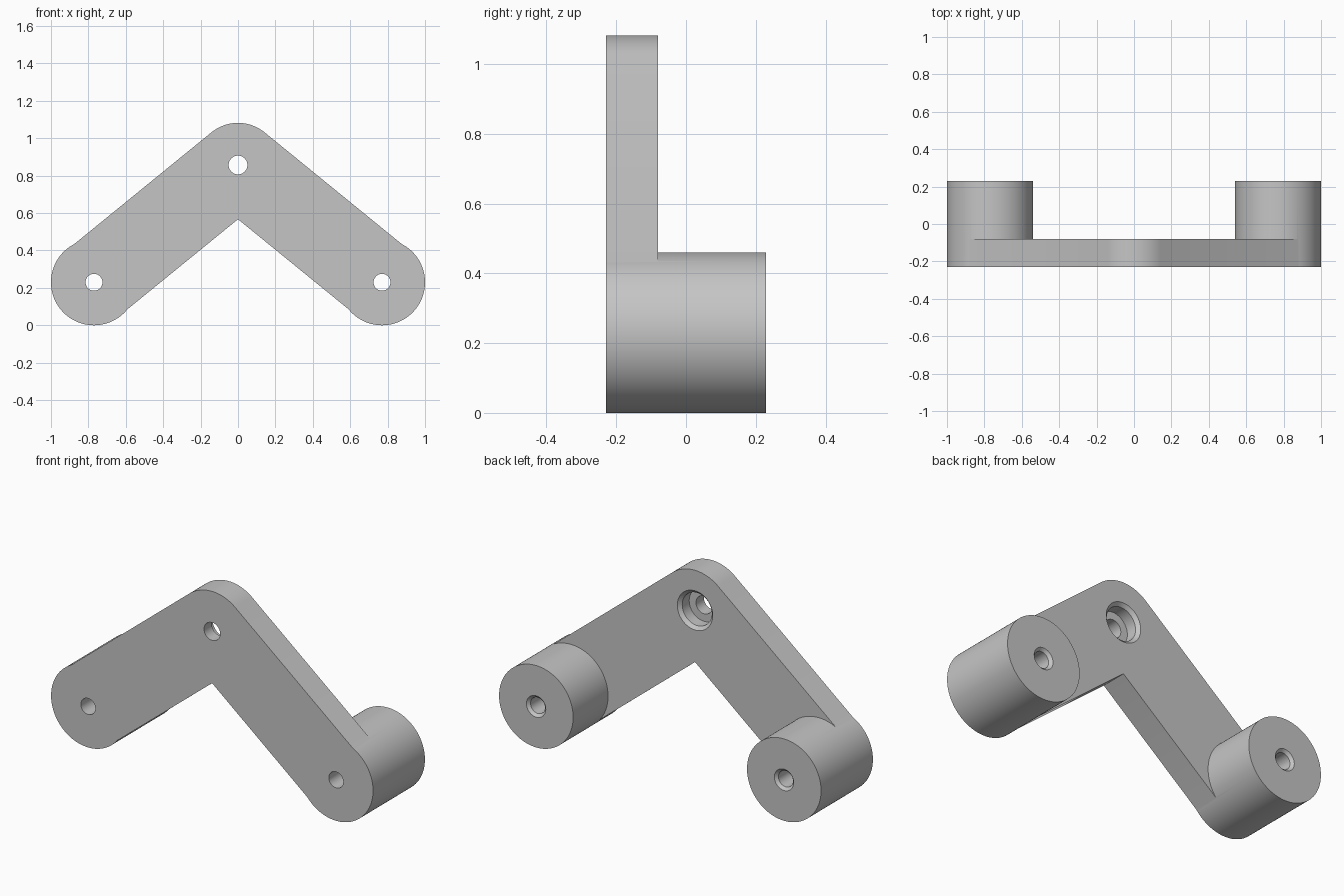
import bpy, bmesh, math
from mathutils import Vector, Matrix

cube = bpy.data.objects.get("Cube")
if cube:
    bpy.data.objects.remove(cube, do_unlink=True)

FRONT, PLATE_BACK, BOSS_BACK = -0.23, -0.08, 0.23
BOSS_X, BOSS_Z, BOSS_R = 0.77, 0.23, 0.23
APEX_Z, ARM_R = 0.857, 0.225
SEGMENTS = 96

grey = bpy.data.materials.new("light_grey")
grey.use_nodes = True
colour = (0.56, 0.56, 0.56, 1)
grey.diffuse_color = colour
grey.node_tree.nodes["Principled BSDF"].inputs["Base Color"].default_value = colour


def make_object(name, bm):
    bmesh.ops.recalc_face_normals(bm, faces=bm.faces)
    mesh = bpy.data.meshes.new(name)
    bm.to_mesh(mesh)
    bm.free()
    mesh.materials.append(grey)
    obj = bpy.data.objects.new(name, mesh)
    bpy.context.collection.objects.link(obj)
    return obj


def extrude_outline(name, outline, y0, y1):
    """Solid from an (x, z) outline, extruded along y."""
    bm = bmesh.new()
    face = bm.faces.new([bm.verts.new((x, y0, z)) for x, z in outline])
    geom = bmesh.ops.extrude_face_region(bm, geom=[face])["geom"]
    verts = [v for v in geom if isinstance(v, bmesh.types.BMVert)]
    bmesh.ops.translate(bm, verts=verts, vec=(0, y1 - y0, 0))
    return make_object(name, bm)


def turned(name, x, z, profile):
    """Solid turned about a y axis from (radius, y) steps."""
    bm = bmesh.new()
    rings = []
    for r, y in profile:
        angles = [math.tau * i / SEGMENTS for i in range(SEGMENTS)]
        rings.append([bm.verts.new((x + r * math.cos(a), y, z + r * math.sin(a)))
                      for a in angles])
    for a, b in zip(rings, rings[1:]):
        for i in range(SEGMENTS):
            j = (i + 1) % SEGMENTS
            bm.faces.new((a[i], a[j], b[j], b[i]))
    bm.faces.new(rings[0])
    bm.faces.new(rings[-1])
    return make_object(name, bm)


def combine(target, tool, operation):
    mod = target.modifiers.new(operation.lower(), "BOOLEAN")
    mod.operation = operation
    mod.solver = "EXACT"
    mod.object = tool
    tool.hide_render = True
    bpy.context.view_layer.objects.active = target
    bpy.ops.object.modifier_apply(modifier=mod.name)
    bpy.data.objects.remove(tool, do_unlink=True)


# Chevron plate: rounded apex, square arm ends buried in the bosses
slope = math.atan2(APEX_Z - BOSS_Z, BOSS_X)
normal = Vector((math.sin(slope), math.cos(slope))) * ARM_R
end = Vector((BOSS_X, BOSS_Z))
right = [end - normal, end + normal]
steps = 32
start, sweep = math.pi / 2 - slope, 2 * slope
arc = [(ARM_R * math.cos(start + sweep * i / steps),
        APEX_Z + ARM_R * math.sin(start + sweep * i / steps)) for i in range(steps + 1)]
left = [(-p.x, p.y) for p in reversed(right)]
inner_corner = (0, APEX_Z - ARM_R / math.cos(slope))
bracket = extrude_outline("angled_bracket", [tuple(p) for p in right] + arc + left
                          + [inner_corner], FRONT, PLATE_BACK)

# Round bosses with chamfered through holes
for side in (-1, 1):
    x = side * BOSS_X
    boss = turned("boss", x, BOSS_Z, [(BOSS_R, FRONT), (BOSS_R, BOSS_BACK)])
    combine(bracket, boss, "UNION")
for side in (-1, 1):
    hole = turned("boss_hole", side * BOSS_X, BOSS_Z,
                  [(0.045, FRONT - 0.1), (0.045, BOSS_BACK - 0.015),
                   (0.06, BOSS_BACK), (0.06, BOSS_BACK + 0.1)])
    combine(bracket, hole, "DIFFERENCE")

# Apex hole with a chamfered counterbore at the back
hole = turned("apex_hole", 0, APEX_Z,
              [(0.05, FRONT - 0.1), (0.05, PLATE_BACK - 0.08),
               (0.092, PLATE_BACK - 0.08), (0.092, PLATE_BACK - 0.018),
               (0.11, PLATE_BACK), (0.11, PLATE_BACK + 0.1)])
combine(bracket, hole, "DIFFERENCE")

# Smooth round walls, crisp edges
bpy.ops.object.select_all(action="DESELECT")
bracket.select_set(True)
bpy.context.view_layer.objects.active = bracket
bpy.ops.object.shade_smooth_by_angle(angle=math.radians(25))
